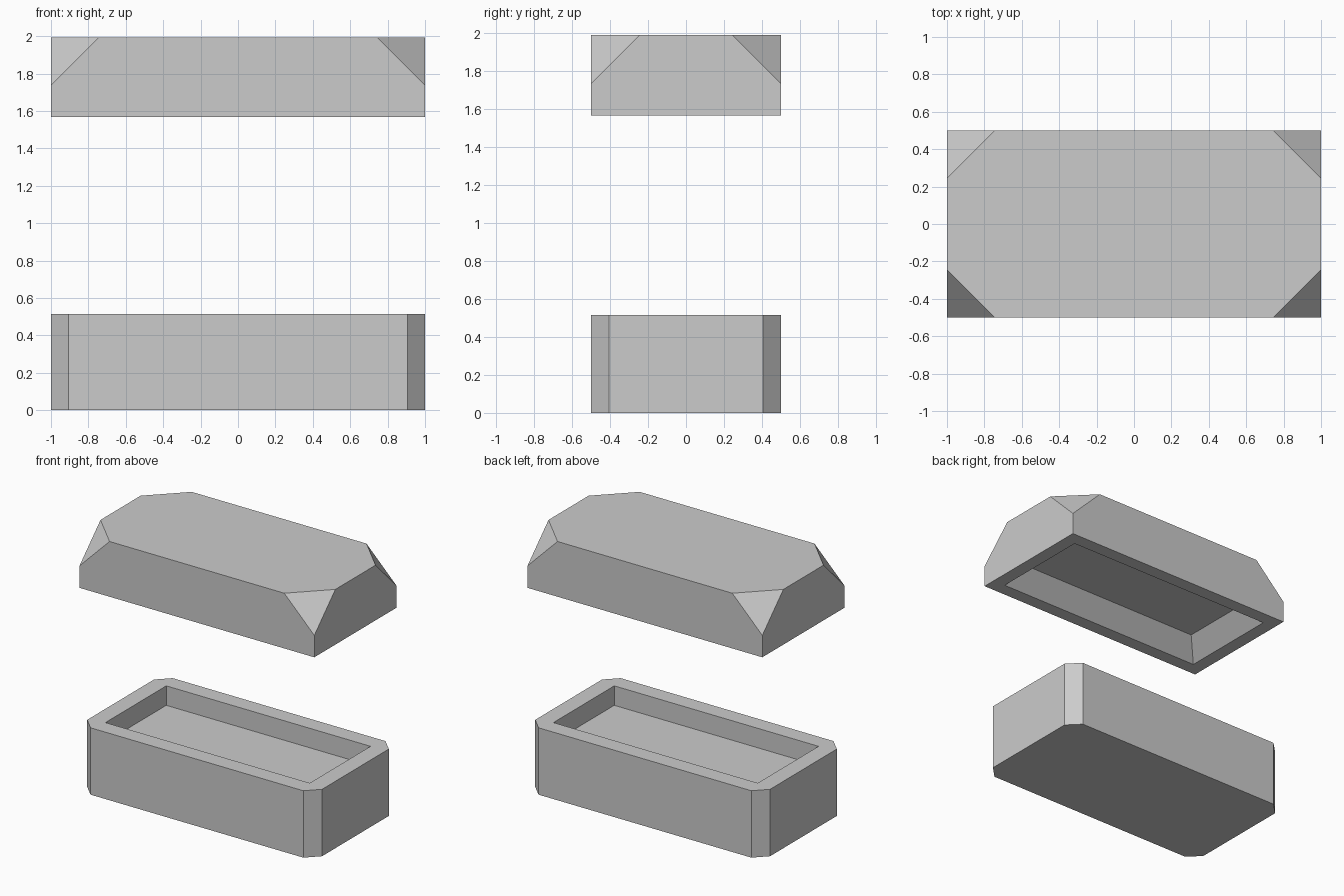
import bpy, bmesh

if "Cube" in bpy.data.objects:
    bpy.data.objects.remove(bpy.data.objects["Cube"])


def block(name, z0, z1, bottom, top, edge_cut=0, corner_cut=0):
    """Block between two half-size rectangles, with optional corner chamfers."""
    bm = bmesh.new()
    bmesh.ops.create_cube(bm, size=2)
    for v in bm.verts:
        half = top if v.co.z > 0 else bottom
        v.co = (v.co.x * half[0], v.co.y * half[1], z1 if v.co.z > 0 else z0)
    if edge_cut:
        # The cut width is measured along the faces beside each upright edge
        uprights = [e for e in bm.edges
                    if abs(e.verts[0].co.z - e.verts[1].co.z) > 0.01]
        bmesh.ops.bevel(bm, geom=uprights, offset=edge_cut, segments=1,
                        profile=0.5, affect='EDGES', offset_type='OFFSET')
    if corner_cut:
        tips = [v for v in bm.verts if v.co.z > (z0 + z1) / 2]
        bmesh.ops.bevel(bm, geom=tips, offset=corner_cut, segments=1,
                        profile=0.5, affect='VERTICES', offset_type='OFFSET')
    bmesh.ops.recalc_face_normals(bm, faces=bm.faces[:])
    mesh = bpy.data.meshes.new(name)
    bm.to_mesh(mesh)
    bm.free()
    obj = bpy.data.objects.new(name, mesh)
    bpy.context.collection.objects.link(obj)
    return obj


def carve(obj, cutter):
    """Cut a cavity, apply it and discard the cutter."""
    mod = obj.modifiers.new("cavity", 'BOOLEAN')
    mod.operation = 'DIFFERENCE'
    mod.solver = 'EXACT'
    mod.object = cutter
    cutter.hide_render = True
    bpy.context.view_layer.objects.active = obj
    bpy.ops.object.modifier_apply(modifier=mod.name)
    bpy.data.objects.remove(cutter)


OUTER = (1.0, 0.5)

# Lower box: chamfered uprights, straight-walled recess in the top
base = block("box_base", 0, 0.515, OUTER, OUTER, edge_cut=0.094)
carve(base, block("base_cutter", 0.365, 0.7, (0.87, 0.37), (0.87, 0.37)))

# Floating lid: clipped top corners, sloping recess in the underside
lid = block("box_lid", 1.567, 1.992, OUTER, OUTER, corner_cut=0.256)
lid_cutter = block("lid_cutter", 1.467, 1.712, (0.983, 0.483), (0.77, 0.27))
carve(lid, lid_cutter)
